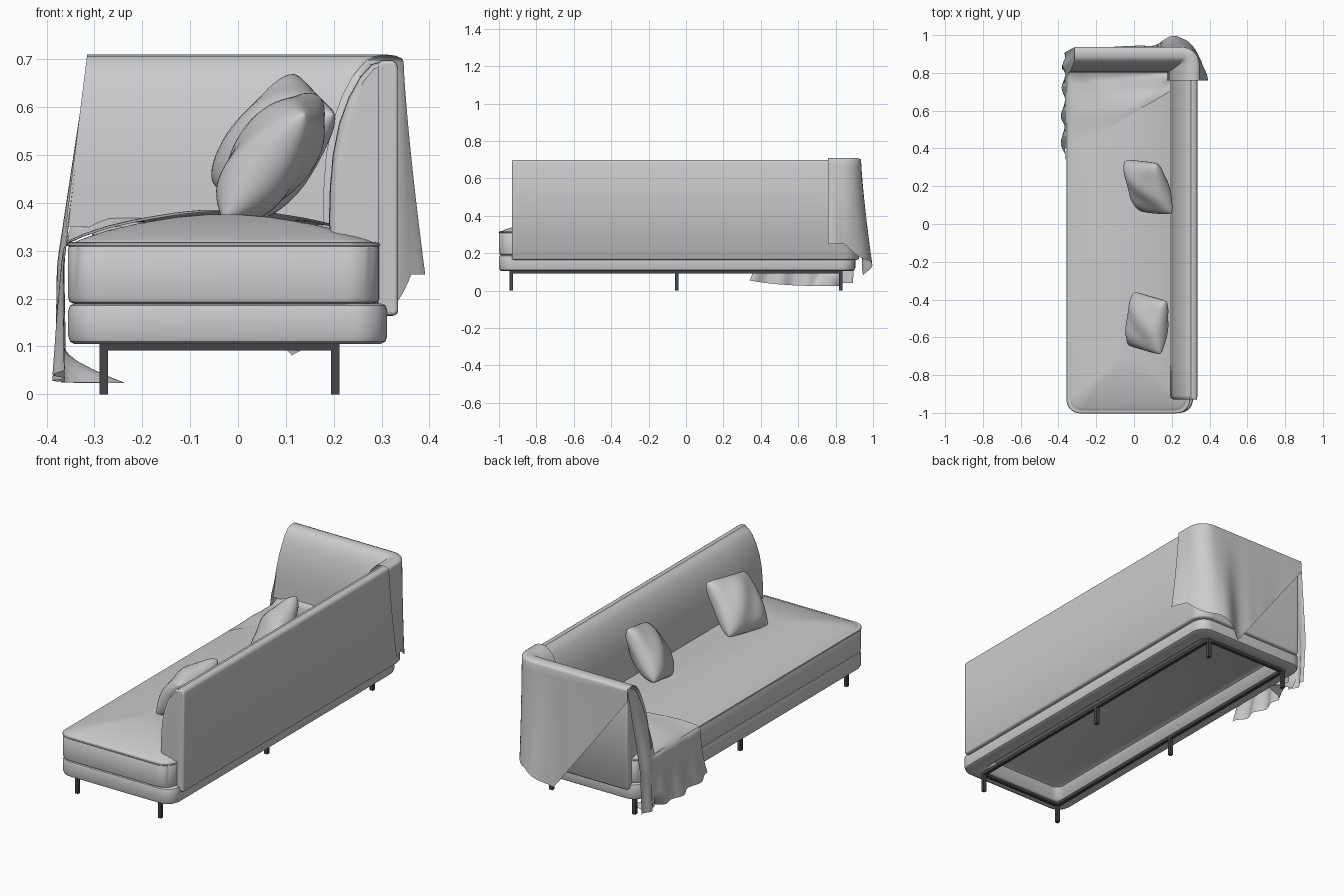
import bpy, bmesh
from math import sin, cos, pi, exp, radians
from mathutils import Vector, Matrix

if "Cube" in bpy.data.objects:
    bpy.data.objects.remove(bpy.data.objects["Cube"])

OX, OY, R = 0.335, 0.925, 0.08      # outer back plane, outer arm plane, corner radius


def finish(ob, angle=40):
    bpy.ops.object.select_all(action='DESELECT')
    ob.select_set(True)
    bpy.context.view_layer.objects.active = ob
    bpy.ops.object.shade_smooth_by_angle(angle=radians(angle))


def skin(name, rows, closed=False, caps=False, bevel=0.0, angle=40):
    """Mesh through rows of points."""
    bm = bmesh.new()
    vs = [[bm.verts.new(p) for p in row] for row in rows]
    n = len(rows[0])
    for a, b in zip(vs, vs[1:]):
        for i in range(n if closed else n - 1):
            j = (i + 1) % n
            bm.faces.new((a[i], a[j], b[j], b[i]))
    if caps:
        bm.faces.new(vs[0])
        bm.faces.new(vs[-1])
    bmesh.ops.remove_doubles(bm, verts=bm.verts, dist=1e-5)
    bmesh.ops.recalc_face_normals(bm, faces=bm.faces)
    me = bpy.data.meshes.new(name)
    bm.to_mesh(me)
    bm.free()
    ob = bpy.data.objects.new(name, me)
    bpy.context.collection.objects.link(ob)
    finish(ob, angle)
    if bevel:
        m = ob.modifiers.new("soft_edges", 'BEVEL')
        m.width, m.segments, m.limit_method, m.angle_limit = bevel, 3, 'ANGLE', radians(50)
    return ob


def slab(name, x0, x1, y0, y1, r, rings):
    """Rounded rectangle lofted through (inset, z) rings."""
    rows = []
    for ins, z in rings:
        rr = max(r - ins * 0.3, 0.03)
        row = []
        for k, (cx, cy) in enumerate([(x1 - ins - rr, y1 - ins - rr), (x0 + ins + rr, y1 - ins - rr),
                                      (x0 + ins + rr, y0 + ins + rr), (x1 - ins - rr, y0 + ins + rr)]):
            for i in range(9):
                a = (k + i / 8) * pi / 2
                row.append((cx + rr * cos(a), cy + rr * sin(a), z))
        rows.append(row)
    return skin(name, rows, closed=True, caps=True)


def corner_path(y_start, x_end, n=8):
    """Plan path along the back and around onto the arm: (x, y, outward normal)."""
    ys = [0, 0.006, 0.02] + [(OY - R - y_start) * i / n for i in range(1, n)]
    p = [(OX, y_start + e, 1, 0) for e in sorted(ys)]
    for i in range(11):
        a = i / 10 * pi / 2
        p.append((OX - R + R * cos(a), OY - R + R * sin(a), cos(a), sin(a)))
    xs = [0, 0.006, 0.02] + [(OX - R - x_end) * i / (2 * n) for i in range(1, 2 * n)]
    return p + [(x_end + e, OY, 0, 1) for e in sorted(xs, reverse=True)]


def off(p, d, z):
    """Offset a path point inwards by d, mitred at the inner corner; the arm is slimmer than the back."""
    dy = d if d < 0.04 else 0.04 + (d - 0.04) * 0.72
    return Vector((min(p[0] - p[2] * d, OX - d), min(p[1] - p[3] * dy, OY - dy), z))


# Plinth base with recessed underside
slab("base", -0.355, 0.312, -1.0, 0.905, 0.07,
     [(0.015, 0.19), (0.004, 0.186), (0, 0.175), (0, 0.122), (0.004, 0.11), (0.014, 0.105),
      (0.075, 0.105), (0.085, 0.112), (0.105, 0.165), (0.12, 0.172)])

# Crowned seat cushion
CROWN = [(0, 0.306), (0.006, 0.315), (0.03, 0.325), (0.08, 0.342), (0.15, 0.358), (0.23, 0.371), (0.285, 0.376)]
slab("seat", -0.355, 0.295, -1.0, 0.89, 0.07,
     [(0.015, 0.188), (0.003, 0.193), (0, 0.202)] + CROWN)
# Seat piping
slab("seat_piping", -0.357, 0.297, -1.002, 0.892, 0.07,
     [(0.01, 0.309), (0.002, 0.309), (0, 0.312), (0.002, 0.316), (0.01, 0.318)])


def seat_z(x, y):
    ins = max(0, min(x + 0.355, 0.295 - x, 0.89 - y, y + 1))
    for (a, za), (b, zb) in zip(CROWN, CROWN[1:]):
        if ins <= b:
            return za + (zb - za) * (ins - a) / (b - a)
    return CROWN[-1][1]


# L-shaped outer shell and inner padding of back and arm
SHELL = [(0.006, 0.164), (0, 0.172), (0, 0.682), (0.004, 0.693), (0.012, 0.699), (0.034, 0.699),
         (0.041, 0.693), (0.043, 0.682), (0.043, 0.172), (0.037, 0.164)]
PAD = [(0.03, 0.29), (0.14, 0.29), (0.145, 0.36), (0.143, 0.43), (0.137, 0.5), (0.124, 0.565),
       (0.104, 0.62), (0.08, 0.663), (0.055, 0.69), (0.03, 0.698)]
for name, prof, y0, x1, ease in [("back_shell", SHELL, -0.93, -0.305, (0.03, 0.012, 0)),
                                 ("back_padding", PAD, -0.928, -0.302, (0.13, 0.05, 0.01))]:
    path = corner_path(y0, x1)
    rows = []
    for k, p in enumerate(path):
        e = min(k, len(path) - 1 - k)
        f = ease[e] if e < 3 else 0         # rounded ends
        rows.append([off(p, 0.025 + (d - 0.025) * (1 - f), 0.43 + (z - 0.43) * (1 - 0.3 * f)) for d, z in prof])
    skin(name, rows, closed=True, caps=True, bevel=0.006)


# Metal legs and frame
def box(name, lo, hi):
    lo, hi = Vector(lo), Vector(hi)
    bm = bmesh.new()
    bmesh.ops.create_cube(bm, size=1, matrix=Matrix.Translation((lo + hi) / 2) @ Matrix.Diagonal((*(hi - lo), 1)))
    me = bpy.data.meshes.new(name)
    bm.to_mesh(me)
    bm.free()
    ob = bpy.data.objects.new(name, me)
    bpy.context.collection.objects.link(ob)
    mat = bpy.data.materials.get("dark_metal") or bpy.data.materials.new("dark_metal")
    mat.diffuse_color = (0.06, 0.06, 0.065, 1)
    mat.use_nodes = True
    mat.node_tree.nodes["Principled BSDF"].inputs["Base Color"].default_value = mat.diffuse_color
    me.materials.append(mat)


h = 0.009
for side, x in (("front", -0.281), ("rear", 0.203)):
    for i, y in enumerate((-0.935, -0.05, 0.828)):
        box(f"{side}_leg_{i + 1}", (x - h, y - h, 0), (x + h, y + h, 0.1))
    box(f"{side}_rail", (x - h, -0.944, 0.092), (x + h, 0.837, 0.108))
for side, y in (("left", -0.935), ("right", 0.828)):
    box(f"{side}_rail", (-0.272, y - h, 0.092), (0.194, y + h, 0.108))


# Throw pillows
def pillow(name, loc, lean, yaw, roll, size):
    n = 24
    m = (Matrix.Translation(loc) @ Matrix.Rotation(radians(yaw), 4, 'Z')
         @ Matrix.Rotation(radians(lean), 4, 'Y') @ Matrix.Rotation(radians(roll), 4, 'X'))
    rows = []
    for i in range(n + 1):
        u = -cos(pi * i / n)
        front, back = [], []
        for j in range(n + 1):
            v = -cos(pi * j / n)
            t = 0.08 * (max(0, (1 - u * u) * (1 - v * v))) ** 0.42
            t *= 1 + 0.07 * sin(5 * u + 3 * v)
            y = u * size * (1 - 0.03 * (1 - v * v) - 0.05 * v ** 6)
            z = v * size * (1 - 0.03 * (1 - u * u) - 0.05 * u ** 6)
            front.append(m @ Vector((-t, y, z)))
            back.append(m @ Vector((t, y, z)))
        rows.append(front + back[-2:0:-1])
    skin(name, rows, closed=True, angle=60)


pillow("pillow_near", (0.07, -0.525, 0.494), 37, 0, 10, 0.148)
pillow("pillow_far", (0.075, 0.195, 0.515), 32, 28, 20, 0.148)

# Throw blanket over the arm and rear corner
OVER = [(-0.008, 0.702), (0.006, 0.708), (0.022, 0.71), (0.045, 0.707), (0.066, 0.698), (0.094, 0.666),
        (0.117, 0.623), (0.137, 0.567), (0.15, 0.5), (0.155, 0.43), (0.157, 0.35)]
path = corner_path(0.76, -0.315, 12)
rows, s = [], 0
for k, p in enumerate(path):
    if k:
        s += (Vector(p[:2]) - Vector(path[k - 1][:2])).length
    if p[2] == 1:
        hem = 0.25
    elif p[3] < 1:
        hem = 0.25 - 0.09 * p[3]
    elif p[0] > 0.11:
        hem = 0.08 + 0.08 * (p[0] - 0.11) / 0.145
    else:
        hem = 0.08 + 0.56 * (0.11 - p[0]) / 0.425
    fade = 1 if s < 0.3 else max(0.15, 1 - (s - 0.3) / 0.2)
    amp = (0.038 + 0.028 * cos(2 * pi * s / 0.25)) * fade
    end = max(0, 1 - (p[0] + 0.315) / 0.1)
    row = []
    for i in range(16):
        z = hem + (0.695 - hem) * i / 15
        row.append(off(p, -0.011 - amp * ((0.7 - z) / 0.6) ** 1.3, z))
    for d, z in OVER:
        q = off(p, d, z)
        q.x -= 0.045 * end * ((0.712 - z) / 0.36)
        row.append(q)
    rows.append(row)
skin("throw_arm", rows, angle=80)

# Throw blanket falling over the end of the arm
rows = []
for i in range(25):
    t = i / 24
    z = 0.704 + (0.04 - 0.704) * t
    lo = 0.91 - 0.13 * min(1, t / 0.5) ** 0.5
    hi = 0.937 - 0.045 * t
    rows.append([(-0.313 - 0.058 * min(1, t / 0.65) + 0.012 * t * sin(8 * j / 8 + 1), lo + (hi - lo) * j / 8, z)
                 for j in range(9)])
skin("throw_arm_end", rows, angle=80)

# Throw blanket across the seat and down the front
rows, N = [], 36
for i in range(41):
    row = []
    for j in range(N + 1):
        v = j / N
        if i <= 20:                                   # lying on the seat
            x = 0.19 - 0.54 * i / 20
            lo = 0.5 + 0.2 * (x + 0.15) / 0.34 if x > -0.15 else 0.4 + 0.1 * (x + 0.35) / 0.2
            hi = 0.82 + 0.02 * max(0, (-0.29 - x) / 0.06)
            y = lo + (hi - lo) * v
            z = seat_z(x, y) + 0.007 + 0.003 * sin(9 * v + 8 * x)
            z += 0.03 * max(0, (v - 0.8) / 0.2) ** 2  # gathers up against the arm
        else:                                         # hanging folds
            t = (i - 20) / 20
            y = 0.4 - 0.06 * t * t + (0.44 + 0.1 * t * t - 0.05 * t) * v
            z = 0.318 + (0.024 + 0.03 * (1 - v) ** 3 - 0.318) * t
            x = -0.362 - 0.013 * t ** 0.5 + 0.013 * t * sin(21 * v + 1)
            x += 0.13 * max(0, (t - 0.75) / 0.25) ** 1.5 * exp(-((v - 0.88) / 0.1) ** 2)
        row.append((x, y, z))
    rows.append(row)
skin("throw_seat", rows, angle=80)
